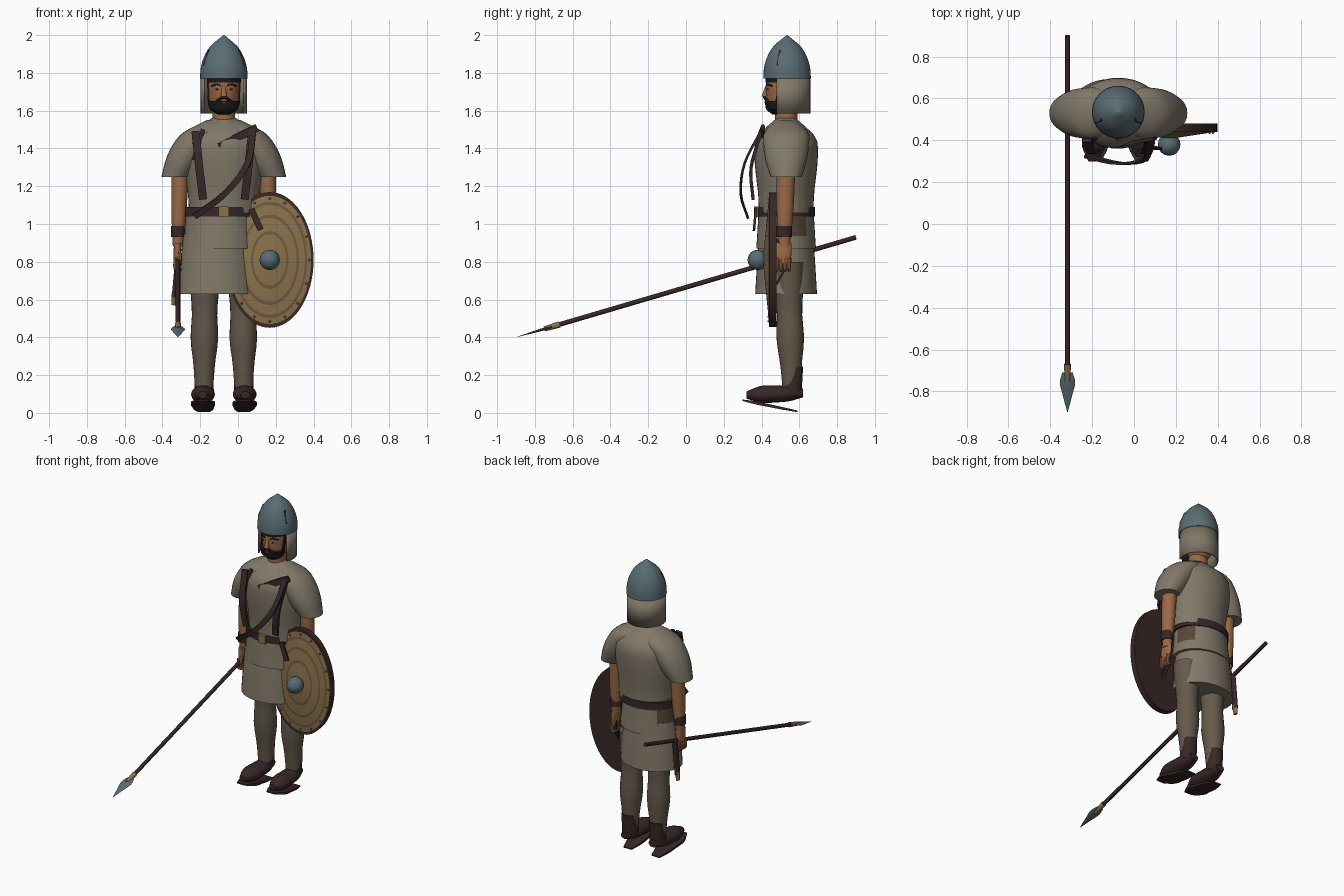
import bpy, bmesh
from math import sin, cos, pi, radians, sqrt
from mathutils import Vector

if "Cube" in bpy.data.objects:
    bpy.data.objects.remove(bpy.data.objects["Cube"])

ACROSS, DEEP, UP = Vector((1, 0, 0)), Vector((0, 1, 0)), Vector((0, 0, 1))
MID, CORE = -.075, .53   # body axis in x and y
parts = []


def material(name, red, green, blue):
    colour = (red, green, blue, 1)
    made = bpy.data.materials.new(name)
    made.use_nodes = True
    made.diffuse_color = colour
    made.node_tree.nodes["Principled BSDF"].inputs["Base Color"].default_value = colour
    return made


LINEN = material("linen", .22, .19, .14)
WOOL = material("wool", .13, .1, .07)
STEEL = material("steel", .1, .15, .17)
SKIN = material("skin", .33, .14, .06)
LEATHER = material("dark leather", .04, .02, .02)
HIDE = material("tan hide", .26, .17, .07)
RING = material("shield ring brown", .15, .1, .06)
HAIR = material("black hair", .01, .01, .01)
PATCH = material("worn patch", .1, .06, .04)
EYE = material("eye white", .35, .3, .25)


def finish(name, bm, *mats):
    bmesh.ops.recalc_face_normals(bm, faces=bm.faces)
    mesh = bpy.data.meshes.new(name)
    bm.to_mesh(mesh)
    bm.free()
    for mat in mats:
        mesh.materials.append(mat)
    made = bpy.data.objects.new(name, mesh)
    bpy.context.collection.objects.link(made)
    parts.append(made)
    return made


def along(values, t):
    """Smooth curve through evenly spaced values, t from start to end."""
    if len(values) == 1:
        return values[0]
    padded = [values[0] * 2 - values[1], *values, values[-1] * 2 - values[-2]]
    spot = t * (len(values) - 1)
    i = min(int(spot), len(values) - 2)
    a, b, c, d = padded[i:i + 4]
    f = spot - i
    return b + (c - a) * (f / 2) + (a * 2 - b * 5 + c * 4 - d) * (f * f / 2) + (b * 3 - a - c * 3 + d) * (f ** 3 / 2)


def sweep(name, path, widths, *mats, depth=1, side=ACROSS, axis=None, sides=24, steps=12, rule=None):
    """Skin oval sections, or flat rectangles when sides is four, along a path."""
    path = [Vector(p) for p in path]
    points = [along(path, i / steps) for i in range(steps + 1)]
    turn, grow = (pi / 4, sqrt(2)) if sides == 4 else (0, 1)
    bm, rings = bmesh.new(), []
    for i, point in enumerate(points):
        way = axis or (points[min(i + 1, steps)] - points[max(i - 1, 0)]).normalized()
        u = (side - way * side.dot(way)).normalized()
        v = way.cross(u) * depth
        reach = along(widths, i / steps) * grow
        angles = [turn + 2 * pi * k / sides for k in range(sides)]
        rings.append([bm.verts.new(point + (u * cos(q) + v * sin(q)) * reach) for q in angles])
    for i, (low, high) in enumerate(zip(rings, rings[1:])):
        for k in range(sides):
            n = (k + 1) % sides
            face = bm.faces.new((low[k], low[n], high[n], high[k]))
            if rule:
                face.material_index = rule(i, face.calc_center_median())
    bm.faces.new(rings[0])
    bm.faces.new(rings[-1])
    return finish(name, bm, *mats)


def column(name, low, high, widths, depth, *mats, x=MID, y=CORE, rule=None):
    return sweep(name, [(x, y, low), (x, y, high)], widths, *mats, depth=depth, axis=UP, sides=40, rule=rule)


def strap(name, path, width, mat=LEATHER, side=ACROSS):
    return sweep(name, path, [width], mat, depth=.4, side=side, sides=4)


def ball(name, place, radius, mat, squash=1):
    bm = bmesh.new()
    bmesh.ops.create_uvsphere(bm, u_segments=16, v_segments=8, radius=radius)
    for v in bm.verts:
        v.co.z *= squash
        v.co += Vector(place)
    return finish(name, bm, mat)


def hip_patch(i, c):
    return int(.93 < c.z < 1.03 and .54 < c.y < .63)


# Tunic and belt
column("tunic_torso", 1.06, 1.56, [.185, .19, .205, .215, .2, .065], .78, LINEN)
column("tunic_upper_skirt", .87, 1.07, [.195, .187, .18], .81, LINEN, PATCH, x=-.095, rule=hip_patch)
column("tunic_lower_skirt", .63, .95, [.207, .195, .18], .79, LINEN, x=-.11)
column("belt", 1.04, 1.09, [.193], .79, LEATHER, x=-.09)
sweep("belt_buckle", [(MID, .38, 1.065), (MID, .36, 1.065)], [.027], HIDE, sides=4)
strap("belt_end", [(.07, .37, 1.08), (.12, .36, .97)], .016)

# Limbs, straps and face halves, one set per side
for sign, label in ((-1, "right_"), (1, "left_")):
    def at(off, z, y=CORE):
        return MID + sign * off, y, z

    sweep(label + "sleeve", [at(.05, 1.55), at(.16, 1.42), at(.255, 1.25)], [.04, .105, .11, .1, .075],
          LINEN, depth=1.1, axis=UP)
    sweep(label + "arm", [at(.23, 1.32), at(.243, .88, .52)], [.045, .043, .038, .027], SKIN, depth=1.1, axis=UP)
    sweep(label + "wrist_cuff", [at(.243, .93, .52), at(.243, .99, .52)], [.037], LEATHER, depth=1.1, axis=UP)
    sweep(label + "palm", [at(.243, .9, .515), at(.25, .79, .515)], [.02, .02, .015], SKIN, depth=2.2, axis=UP)
    for finger in range(4):
        y = .48 + finger * .022
        sweep(label + "finger", [at(.255, .82, y), at(.255, .76, y), at(.225, .76, y)], [.012, .008],
              SKIN, side=DEEP, sides=8)
    sweep(label + "thumb", [at(.24, .86, .49), at(.23, .785, .465)], [.013, .012, .007], SKIN, sides=8)

    sweep(label + "leg", [at(.1, .8, .54), at(.105, .12, .56)], [.085, .077, .067, .073, .057, .048], WOOL, axis=UP)
    sweep(label + "boot_foot", [at(.113, .095, .32), at(.105, .105, .62)], [.025, .06, .06, .055, .03],
          LEATHER, depth=.75, axis=DEEP)
    sweep(label + "boot_shaft", [at(.105, .1, .56), at(.105, .245, .57)], [.052, .05], LEATHER, axis=UP)
    sweep(label + "sole", [at(.113, .067, .3), at(.105, .008, .59)], [.03, .063, .058, .05, .03],
          LEATHER, depth=.13, sides=4)

    strap(label + "chest_strap", [at(.15, 1.49, .4), at(.13, 1.3, .345), at(.11, 1.13, .355)], .021)
    strap(label + "sideburn", [at(.08, 1.63, .48), at(.085, 1.75, .5)], .01, HAIR, side=DEEP)
    strap(label + "eyebrow", [at(.015, 1.733, .427), at(.04, 1.74, .43), at(.065, 1.73, .455)], .005, HAIR, side=UP)
    ball(label + "eye", at(.036, 1.713, .44), .012, EYE, squash=.5)
    ball(label + "iris", at(.036, 1.713, .431), .005, HAIR)
    strap(label + "helmet_slit", [at(.107, 1.84, .485), at(.08, 1.92, .5)], .007, side=DEEP)

# Loose straps across the chest
strap("thin_strap", [(-.185, .41, 1.5), (-.235, .37, 1.34)], .011)
strap("shoulder_strap", [(-.1, .37, 1.41), (.1, .41, 1.51)], .02, side=UP)
strap("diagonal_strap", [(.08, .4, 1.5), (.05, .31, 1.32), (-.07, .29, 1.16), (-.23, .325, 1.04)], .016)

# Head and face
column("neck", 1.5, 1.65, [.06], 1, SKIN)
column("head", 1.575, 1.8, [.03, .075, .085, .086, .078], 1.24, SKIN)
column("beard", 1.58, 1.65, [.03, .07, .08, .084], .75, HAIR, y=.48)
column("hairline", 1.75, 1.785, [.09], 1.22, HAIR)
sweep("moustache", [(MID - .055, .44, 1.635), (MID, .416, 1.67), (MID + .055, .44, 1.635)], [.008], HAIR, side=UP)
ball("mouth", (MID, .432, 1.643), .018, SKIN, squash=.5)
sweep("nose", [(MID, .43, 1.735), (MID, .415, 1.675)], [.008, .012, .016], SKIN, axis=UP)

# Helmet with a neck curtain open at the front
column("helmet", 1.77, 2, [.126, .122, .105, .07, .002], 1, STEEL, y=.535)
bm = bmesh.new()
edges = []
for k in range(33):
    q = radians(-27 + 234 * k / 32)
    edges.append([bm.verts.new((MID + .123 * cos(q), .535 + .123 * sin(q), z)) for z in (1.585, 1.775)])
for (a, b), (c, d) in zip(edges, edges[1:]):
    bm.faces.new((a, c, d, b))
curtain = finish("neck_curtain", bm, LINEN)
curtain.modifiers.new("thickness", "SOLIDIFY").thickness = .008

# Oval shield with darker rings, rivets, boss and grip
HUB, LEVEL, OVAL = .168, .81, 1.55


def ring_bands(i, c):
    return int(i in (7, 12, 16))


sweep("shield_front", [(HUB, .408, LEVEL), (HUB, .442, LEVEL)], [.01, .232], HIDE, RING,
      depth=OVAL, axis=DEEP, sides=64, steps=20, rule=ring_bands)
sweep("shield_back", [(HUB, .44, LEVEL), (HUB, .48, LEVEL)], [.23], LEATHER, depth=OVAL, axis=DEEP, sides=64)
ball("shield_boss", (HUB, .38, LEVEL), .054, STEEL)
for k in range(16):
    q = pi * k / 8
    ball("shield_rivet", (HUB + .21 * cos(q), .437, LEVEL + .21 * OVAL * sin(q)), .006, RING)
strap("shield_grip", [(HUB, .48, .92), (HUB, .53, .8), (HUB, .48, .68)], .014)


# Spear
def spear(y):
    return -.318, y, .665 + .294 * y


sweep("spear_shaft", [spear(.9), spear(-.7)], [.0125], LEATHER, sides=12)
sweep("spear_socket", [spear(-.67), spear(-.75)], [.017, .013], HIDE, sides=12)
sweep("spear_blade", [spear(-.71), spear(-.9)], [.025, .037, .026, .014, .001], STEEL, depth=.2, sides=8)

# Knife in its sheath at the right hip
sweep("knife_sheath", [(-.318, .575, .84), (-.338, .575, .61)], [.013], LEATHER, depth=1.8)
sweep("sheath_tip", [(-.337, .575, .63), (-.342, .575, .57)], [.015, .01], HIDE, depth=1.4)

# Smooth shading that keeps edges sharp
bpy.ops.object.select_all(action="DESELECT")
for part in parts:
    part.select_set(True)
bpy.context.view_layer.objects.active = parts[0]
bpy.ops.object.shade_smooth_by_angle(angle=radians(40))
